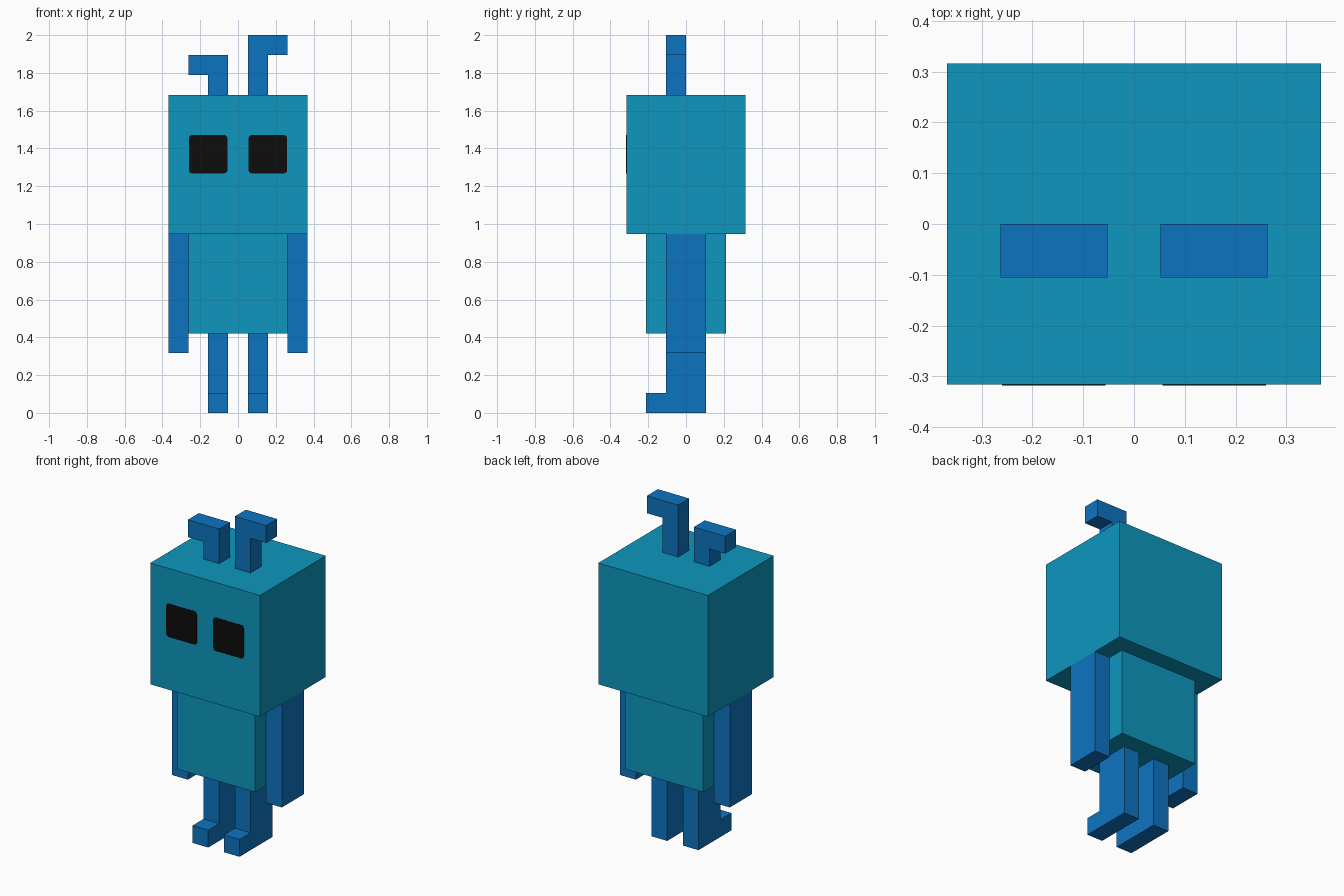
import bpy, bmesh
from mathutils import Vector

cube = bpy.data.objects.get("Cube")
if cube:
    bpy.data.objects.remove(cube, do_unlink=True)

U = 2 / 19  # one block unit: the figure is 19 blocks tall


def material(name, rgb):
    m = bpy.data.materials.new(name)
    m.use_nodes = True
    m.diffuse_color = (*rgb, 1)
    m.node_tree.nodes["Principled BSDF"].inputs["Base Color"].default_value = (*rgb, 1)
    return m


TEAL = material("teal", (0.0044, 0.309, 0.521))
BLUE = material("blue", (0.004, 0.174, 0.527))
BLACK = material("black", (0.004, 0.004, 0.004))


def prism(name, profile, axis, start, end, mat, round_corners=0):
    """Extrude a profile in block units along x (profile is y, z) or y (profile is x, z)."""
    bm = bmesh.new()
    if axis == "x":
        points = [Vector((start, a, b)) for a, b in profile]
        step = Vector((end - start, 0, 0))
    else:
        points = [Vector((a, start, b)) for a, b in profile]
        step = Vector((0, end - start, 0))
    face = bm.faces.new([bm.verts.new(p * U) for p in points])
    if round_corners:
        bmesh.ops.bevel(bm, geom=bm.verts[:], offset=round_corners * U, segments=3,
                        profile=0.5, affect="VERTICES")
    out = bmesh.ops.extrude_face_region(bm, geom=bm.faces[:])
    moved = [v for v in out["geom"] if isinstance(v, bmesh.types.BMVert)]
    bmesh.ops.translate(bm, verts=moved, vec=step * U)
    bmesh.ops.recalc_face_normals(bm, faces=bm.faces[:])
    mesh = bpy.data.meshes.new(name)
    bm.to_mesh(mesh)
    bm.free()
    mesh.materials.append(mat)
    obj = bpy.data.objects.new(name, mesh)
    bpy.context.collection.objects.link(obj)
    return obj


def rect(a0, a1, b0, b1):
    return [(a0, b0), (a1, b0), (a1, b1), (a0, b1)]


# Head and body
prism("head", rect(-3.5, 3.5, 9, 16), "y", -3, 3, TEAL)
prism("body", rect(-2.5, 2.5, 4, 9), "y", -2, 2, TEAL)

# Paired limbs and eyes
leg_profile = [(-2, 0), (1, 0), (1, 4), (-1, 4), (-1, 1), (-2, 1)]
for side, s in (("left", 1), ("right", -1)):
    prism(side + "_arm", rect(-1, 1, 3, 9), "x", 2.5 * s, 3.5 * s, BLUE)
    prism(side + "_leg", leg_profile, "x", 0.5 * s, 1.5 * s, BLUE)
    prism(side + "_eye", rect(0.53 * s, 2.47 * s, 12.05, 13.97), "y",
          -3.02, -2.98, BLACK, round_corners=0.15)

# Hooked antennae, the left one a block taller
for side, s, top in (("left", 1, 19), ("right", -1, 18)):
    hook = [(0.5, 16), (1.5, 16), (1.5, top - 1), (2.5, top - 1), (2.5, top), (0.5, top)]
    prism(side + "_antenna", [(s * x, z) for x, z in hook], "y", -1, 0, BLUE)
